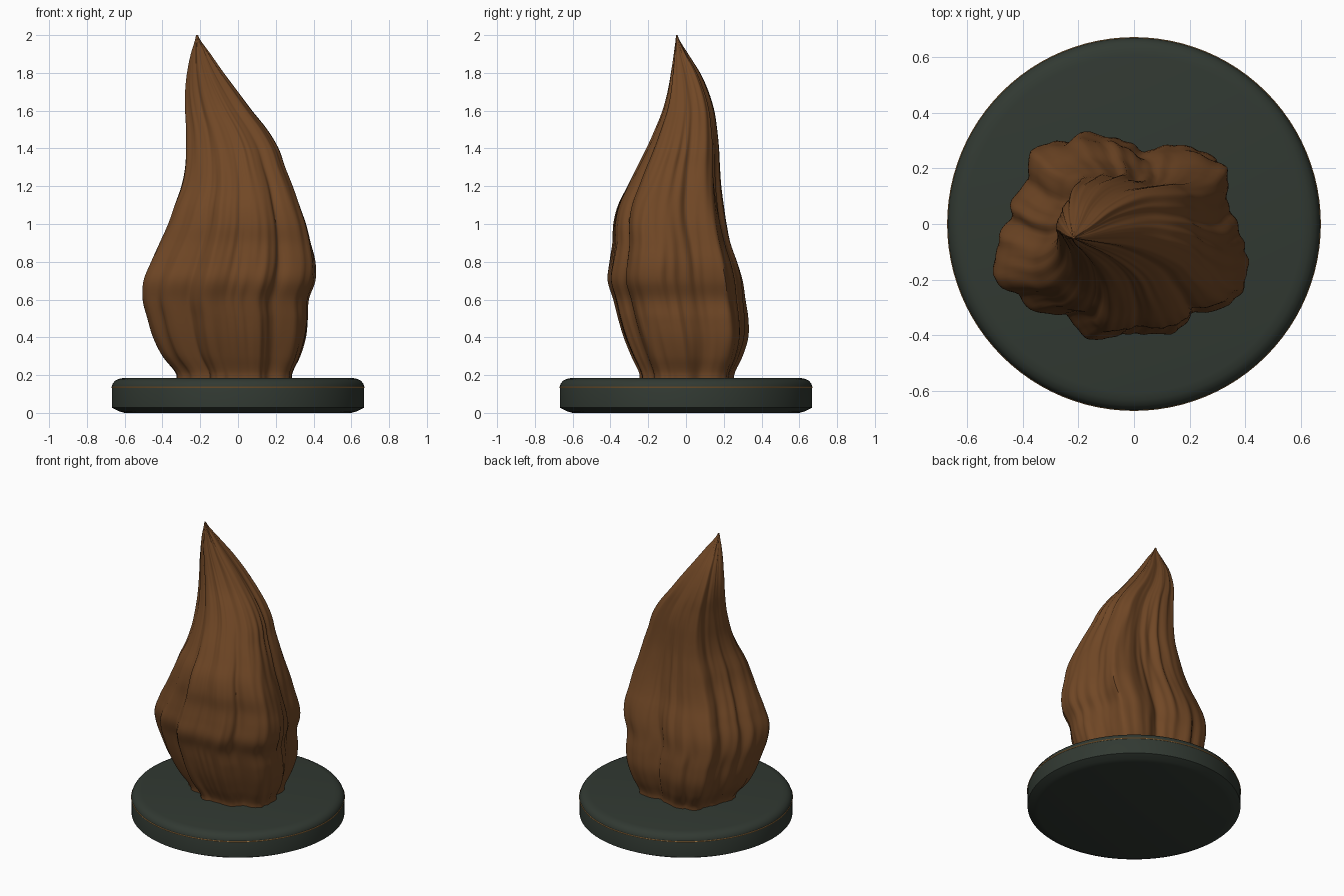
import bpy, math
from mathutils import noise, Vector

if "Cube" in bpy.data.objects:
    bpy.data.objects.remove(bpy.data.objects["Cube"])


def material(name, rgb):
    m = bpy.data.materials.new(name)
    m.diffuse_color = (*rgb, 1)
    m.use_nodes = True
    m.node_tree.nodes["Principled BSDF"].inputs["Base Color"].default_value = m.diffuse_color
    return m


def make_object(name, verts, faces, mat, angle):
    me = bpy.data.meshes.new(name)
    me.from_pydata(verts, [], faces)
    me.materials.append(mat)
    ob = bpy.data.objects.new(name, me)
    bpy.context.collection.objects.link(ob)
    bpy.ops.object.select_all(action='DESELECT')
    ob.select_set(True)
    bpy.context.view_layer.objects.active = ob
    bpy.ops.object.shade_smooth_by_angle(angle=math.radians(angle))
    return ob


def ring_faces(rings, n):
    return [(r * n + i, r * n + (i + 1) % n, (r + 1) * n + (i + 1) % n, (r + 1) * n + i)
            for r in range(rings - 1) for i in range(n)]


wood = material("carved brown", (0.165, 0.064, 0.019))
green = material("dark green", (0.031, 0.041, 0.032))
gold = material("gold trim", (0.36, 0.19, 0.06))

# Round base, turned from a profile
N = 96
profile = [(0.60, 0), (0.63, 0.008), (0.668, 0.028), (0.668, 0.14),
           (0.663, 0.155), (0.652, 0.17), (0.632, 0.18), (0.605, 0.185)]
verts = [(r * math.cos(math.tau * i / N), r * math.sin(math.tau * i / N), z)
         for r, z in profile for i in range(N)]
faces = ring_faces(len(profile), N)
faces += [tuple(reversed(range(N))), tuple(range(len(verts) - N, len(verts)))]
make_object("base", verts, faces, green, 35)

# Thin gold trim line around the base
bpy.ops.mesh.primitive_torus_add(major_radius=0.666, minor_radius=0.005,
                                 major_segments=96, minor_segments=8,
                                 location=(0, 0, 0.136))
trim = bpy.context.object
trim.name = "base_trim"
trim.data.materials.append(gold)
bpy.ops.object.shade_smooth_by_angle()

# Flame: side limits every 0.1 of height from 0.2 to 2.0
LEFT = [-.325, -.40, -.45, -.48, -.505, -.50, -.46, -.415, -.37, -.335, -.30,
        -.28, -.275, -.275, -.28, -.28, -.27, -.25, -.222]
RIGHT = [.285, .33, .36, .37, .375, .41, .41, .385, .36, .325, .29, .25, .215,
         .155, .075, .0, -.075, -.145, -.212]
FRONT = [-.245, -.29, -.33, -.36, -.385, -.415, -.405, -.39, -.385, -.36, -.31,
         -.26, -.21, -.165, -.125, -.098, -.08, -.065, -.053]
BACK = [.255, .30, .33, .33, .315, .30, .27, .235, .215, .20, .187, .18, .175,
        .165, .15, .12, .075, .012, -.045]
# Lumpy cross-section seen from above
OUTLINE = [(.41, -.1), (.35, .08), (.33, .25), (.24, .3), (.05, .28), (-.2, .34),
           (-.36, .29), (-.4, .17), (-.45, .05), (-.5, -.17), (-.4, -.27),
           (-.25, -.33), (-.17, -.41), (0, -.39), (.14, -.39), (.22, -.32),
           (.36, -.28), (.41, -.17)]
polar = sorted((math.atan2(y + .04, x + .04) % math.tau, math.hypot(x + .04, y + .04))
               for x, y in OUTLINE)
polar = [(polar[-1][0] - math.tau, polar[-1][1])] + polar + [(polar[0][0] + math.tau, polar[0][1])]


def radius(a):
    a %= math.tau
    for (a0, r0), (a1, r1) in zip(polar, polar[1:]):
        if a0 <= a <= a1:
            t = (a - a0) / (a1 - a0)
            t = t * t * (3 - 2 * t) * .5 + t * .5
            return r0 + (r1 - r0) * t
    return polar[0][1]


def sample(table, z):
    f = min(max((z - .2) * 10, 0), 17.999)
    i = int(f)
    t = f - i
    p0, p1, p2, p3 = (table[min(max(i + k, 0), 18)] for k in (-1, 0, 1, 2))
    return p1 + .5 * t * (p2 - p0 + t * (2 * p0 - 5 * p1 + 4 * p2 - p3
                                         + t * (3 * (p1 - p2) + p3 - p0)))


# Stack the rings, with twisting wrinkles, and fit each ring to its limits
SEG, ROWS = 180, 90
verts = []
for row in range(ROWS):
    z = .18 + 1.82 * row / (ROWS - 1)
    twist = .22 * max(0, z - .9)
    pts = []
    for i in range(SEG):
        a = math.tau * i / SEG
        b = a + twist + .08 * math.sin(3 * z)
        fine = noise.noise(Vector((math.cos(b) * 5, math.sin(b) * 5, z * 1.3)))
        finer = noise.noise(Vector((math.cos(b) * 10, math.sin(b) * 10, z * 2.2 + 7)))
        r = radius(a + twist * .6) * (1 + .055 * fine + .03 * finer)
        pts.append((r * math.cos(a), r * math.sin(a)))
    x0, x1 = min(p[0] for p in pts), max(p[0] for p in pts)
    y0, y1 = min(p[1] for p in pts), max(p[1] for p in pts)
    l, r_, f, k = (sample(t, z) for t in (LEFT, RIGHT, FRONT, BACK))
    verts += [(l + (x - x0) / (x1 - x0) * (r_ - l),
               f + (y - y0) / (y1 - y0) * (k - f), z) for x, y in pts]
faces = ring_faces(ROWS, SEG)
faces += [tuple(reversed(range(SEG))), tuple(range(len(verts) - SEG, len(verts)))]
make_object("flame", verts, faces, wood, 50)
